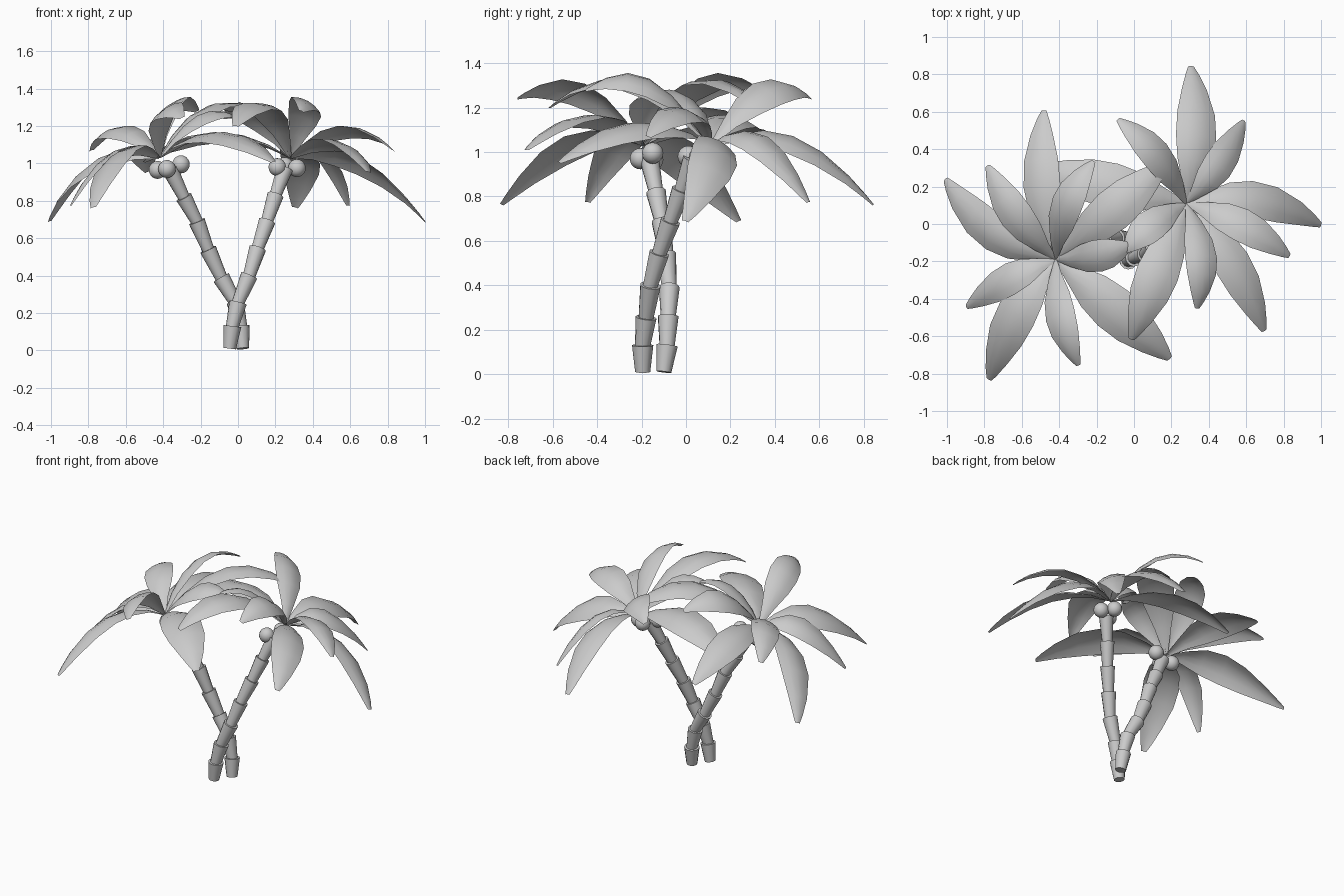
import bpy, bmesh, math
from mathutils import Vector, Matrix

if "Cube" in bpy.data.objects:
    bpy.data.objects.remove(bpy.data.objects["Cube"])

def finish(name, bm, angle=50):
    me = bpy.data.meshes.new(name)
    bmesh.ops.recalc_face_normals(bm, faces=bm.faces)
    bm.to_mesh(me)
    bm.free()
    ob = bpy.data.objects.new(name, me)
    bpy.context.collection.objects.link(ob)
    bpy.context.view_layer.objects.active = ob
    ob.select_set(True)
    bpy.ops.object.shade_smooth_by_angle(angle=math.radians(angle))
    ob.select_set(False)
    return ob

# trunk: stacked cups, each wider at its top
def trunk(name, pts):
    bm = bmesh.new()
    pts = [Vector(p) for p in pts]
    for i, (a, b) in enumerate(zip(pts, pts[1:])):
        d = b - a
        rot = d.to_track_quat('Z', 'Y').to_matrix().to_4x4()
        lo = a - d * (0.08 if i else 0)
        taper = 1 - 0.012 * i
        bmesh.ops.create_cone(bm, cap_ends=True, segments=12,
                              radius1=0.034 * taper, radius2=0.048 * taper,
                              depth=(b - lo).length,
                              matrix=Matrix.Translation((lo + b) / 2) @ rot)
    finish(name, bm, 40)

# coconuts under the crown
def coconuts(name, spots):
    bm = bmesh.new()
    for p in spots:
        bmesh.ops.create_uvsphere(bm, u_segments=14, v_segments=10, radius=0.048,
                                  matrix=Matrix.Translation(p))
    finish(name, bm, 60)

PROFILE = [(0, .08), (.15, .45), (.32, .85), (.5, 1), (.68, .92), (.85, .6), (.95, .32), (1, .14)]

# frond: arched leaf sheet that bows and rolls to one side
def frond(name, crown, angle, reach, mid_z, tip_z, width, bow, roll):
    fwd = Vector((math.cos(angle), math.sin(angle), 0))
    left = Vector((-fwd.y, fwd.x, 0))
    a = Vector(crown)
    b = Vector((a.x, a.y, tip_z)) + fwd * reach
    m = Vector((a.x, a.y, mid_z)) + fwd * reach / 2 + left * bow
    c = 2 * m - (a + b) / 2
    bm = bmesh.new()
    rows = []
    for t, w in PROFILE:
        p = a * (1 - t) ** 2 + c * 2 * t * (1 - t) + b * t * t
        tan = ((c - a) * (1 - t) + (b - c) * t).normalized()
        side = Vector((0, 0, 1)).cross(tan).normalized()
        side = Matrix.Rotation(math.radians(-roll), 3, tan) @ side
        up = tan.cross(side)
        h = width * w / 2
        rows.append([bm.verts.new(p + side * h * s - up * h * 0.26 * s * s)
                     for s in (-1, -.5, 0, .5, 1)])
    for r, q in zip(rows, rows[1:]):
        for i in range(4):
            bm.faces.new((r[i], q[i], q[i + 1], r[i + 1]))
    finish(name, bm, 60)

# angle, reach, middle height, tip height, width, sideways bow, roll
FRONDS = [
    (88, .735, 1.06, .765, .23, -.05, -20),
    (55, .54, 1.06, .775, .18, -.03, -20),
    (-9, .73, 1.01, .69, .22, .09, 28),
    (-27, .62, 1.19, 1.07, .19, .04, 20),
    (-58.5, .80, 1.12, .955, .21, .05, 20),
    (-84, .565, 1.31, 1.28, .19, .06, 28),
    (-112, .785, 1.32, 1.20, .23, 0, 5),
    (-142, .42, 1.25, 1.25, .18, -.03, -15),
    (129, .58, 1.28, 1.245, .19, -.05, -32),
    (166, .81, 1.165, 1.01, .25, 0, -10),
]

TREES = {
    "right": dict(
        crown=(.28, .11, 1.03), turn=0,
        path=[(-.045, -.195, .01), (-.03, -.195, .13), (0, -.18, .255), (.06, -.16, .4),
              (.105, -.12, .545), (.155, -.07, .69), (.2, -.02, .83), (.25, .03, .97)],
        nuts=[(.21, .01, .98), (.315, .06, .975), (.25, .11, .985)]),
    "left": dict(
        crown=(-.42, -.19, 1.03), turn=153,
        path=[(.025, -.1, .01), (.015, -.085, .13), (-.015, -.08, .26), (-.09, -.075, .39),
              (-.16, -.09, .54), (-.22, -.11, .69), (-.29, -.135, .82), (-.365, -.165, .97)],
        nuts=[(-.305, -.15, .995), (-.38, -.205, .97), (-.43, -.15, .965)]),
}

for side, t in TREES.items():
    trunk(side + "_trunk", t["path"])
    coconuts(side + "_coconuts", t["nuts"])
    for i, (ang, *rest) in enumerate(FRONDS):
        frond(f"{side}_frond_{i + 1}", t["crown"], math.radians(ang + t["turn"]), *rest)
